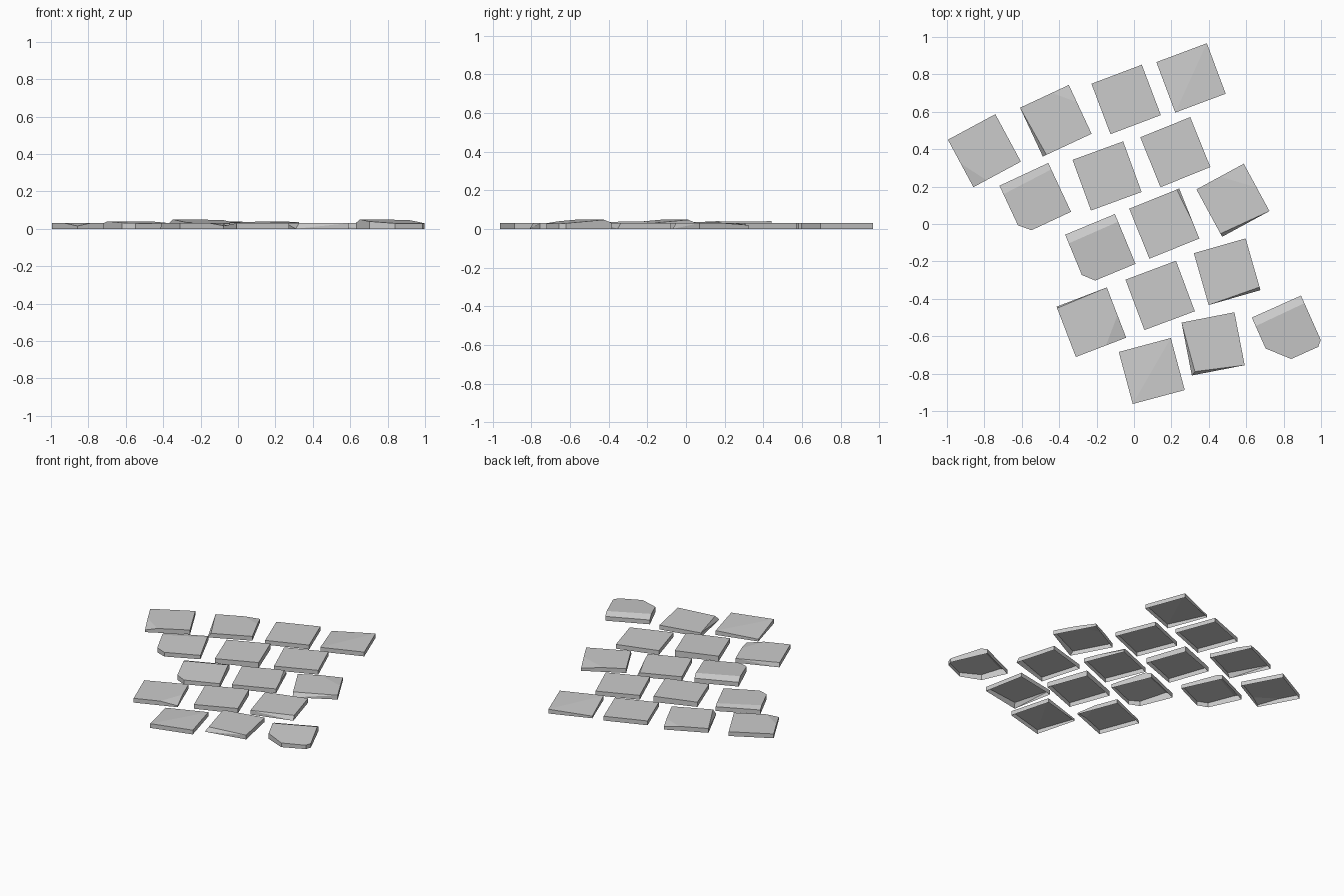
import bpy, bmesh
from math import radians
from mathutils import Vector, Matrix

if "Cube" in bpy.data.objects:
    bpy.data.objects.remove(bpy.data.objects["Cube"])

H = 0.144      # half tile width
TOP = 0.03     # usual tile height
count = 0


def slice_off(bm, pts):
    """Trim the tile with a plane through three points (u, v in half widths, z in units)."""
    a, b, c = [Vector((u * H, v * H, z)) for u, v, z in pts]
    n = (b - a).cross(c - a).normalized()
    if n.dot(Vector((0, 0, 0.005)) - a) > 0:
        n = -n
    bmesh.ops.bisect_plane(bm, geom=bm.verts[:] + bm.edges[:] + bm.faces[:], dist=1e-5,
                           plane_co=a, plane_no=n, clear_outer=True)
    bmesh.ops.holes_fill(bm, edges=[e for e in bm.edges if e.is_boundary], sides=0)


def tile(x, y, angle, *cuts, height=TOP):
    """Square slab, chipped by planes, hollow underneath."""
    global count
    count += 1
    bm = bmesh.new()
    bmesh.ops.create_cube(bm, size=1, matrix=Matrix.Translation((0, 0, height / 2))
                          @ Matrix.Diagonal((2 * H, 2 * H, height, 1)))
    for c in cuts:
        slice_off(bm, c)
    bmesh.ops.recalc_face_normals(bm, faces=bm.faces[:])
    under = [f for f in bm.faces if f.normal.z < -0.9]
    bmesh.ops.delete(bm, geom=under, context='FACES')
    me = bpy.data.meshes.new("paving_tile")
    bm.to_mesh(me)
    bm.free()
    ob = bpy.data.objects.new(f"paving_tile_{count:02d}", me)
    ob.location = (x, y, 0)
    ob.rotation_euler.z = radians(angle)
    bpy.context.collection.objects.link(ob)


def corner(u0, v0, u1, v1):
    """Vertical cut across a corner."""
    return [(u0, v0, 0), (u1, v1, 0), (u0, v0, 1)]


def ridge(peak):
    """Two planes meeting in a ridge near the back edge."""
    return ([(-1, 1, TOP), (1, 1, TOP), (0, .65, peak)],
            [(-1, .65, peak), (1, .65, peak - .003), (-1, -1, TOP)])


# slanting sides that widen towards one corner
left_slant = [(-1, 1, TOP), (-1, -1, 0), (-.85, -1, TOP)]
front_slant_left = [(1, -1, TOP), (-1, -1, 0), (-1, -.87, TOP)]
front_slant_right = [(-1, -1, TOP), (1, -1, 0), (1, -.88, TOP)]
half_drop = [(1, 1, TOP), (-1, -1, TOP), (-1, 1, .015)]
small_corner = corner(-1, -.62, -.62, -1)

# back row
tile(-.80, .392, 28.3, [(-1, 0, TOP), (-.45, -1, TOP), (-1, -1, .015)])
tile(-.418, .552, 25, left_slant, [(.3, 1, TOP), (1, .3, TOP), (1, 1, .02)])
tile(-.042, .666, 20.7)
tile(.305, .781, 20.5, half_drop)
# second row
tile(-.528, .135, 25, small_corner, *ridge(.04), height=.06)
tile(-.144, .257, 20, [(-1, 1, .033), (1, 1, .04), (-1, -1, TOP)], height=.06)
tile(.221, .384, 22)
# middle row
tile(-.18, -.135, 22.5, small_corner, *ridge(.05), height=.06)
tile(.162, .002, 22, [(.9, 1, TOP), (1, -.3, TOP), (1, 1, .015)])
tile(.529, .127, 28.5, front_slant_left, [(0, 1, TOP), (1, 0, TOP), (1, 1, .02)])
# fourth row
tile(-.228, -.525, 21, [(.2, -1, TOP), (1, -.1, TOP), (1, -1, .01)],
     [(-1, 1, 0), (1, 1, TOP), (-1, .94, TOP)])
tile(.14, -.382, 20.5, [(-1, 1, .035), (1, 1, .04), (-1, -1, TOP)], height=.06)
tile(.498, -.255, 16, front_slant_right)
# front row
tile(.095, -.786, 15, half_drop)
tile(.423, -.641, 11, left_slant, front_slant_left)
tile(.82, -.573, 24, corner(-1, -.26, -.29, -1), corner(.81, -1, 1, -.8),
     *ridge(.05), height=.06)
